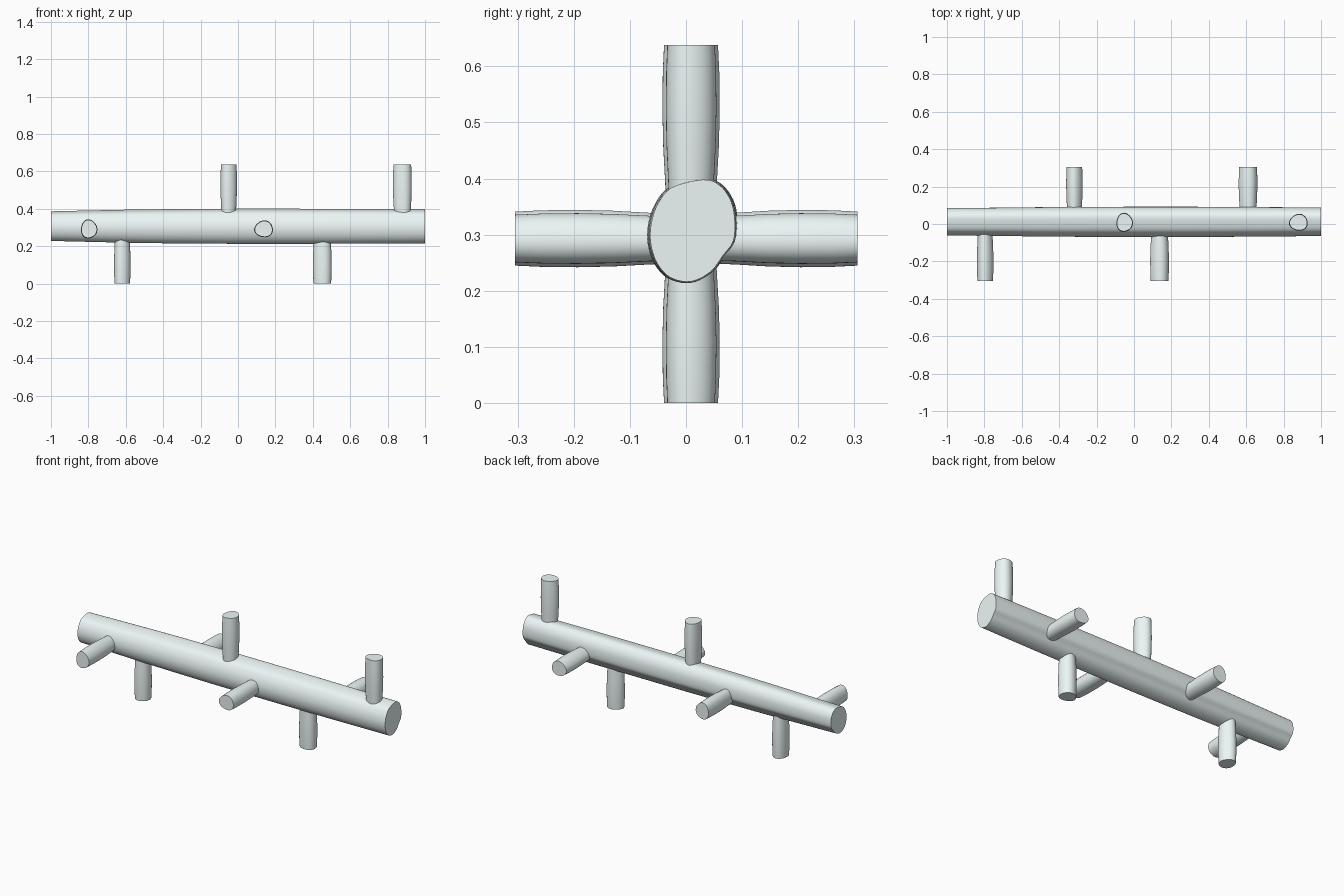
import bpy, bmesh, math
from mathutils import Vector

if "Cube" in bpy.data.objects:
    bpy.data.objects.remove(bpy.data.objects["Cube"])

# Pale cool grey wood
pale = bpy.data.materials.new("pale_wood")
pale.diffuse_color = (0.84, 0.92, 0.92, 1)
pale.use_nodes = True
pale.node_tree.nodes["Principled BSDF"].inputs["Base Color"].default_value = pale.diffuse_color


def smooth_loop(points, steps=4):
    """Closed Catmull-Rom curve through 2D points."""
    pts = [Vector(p) for p in points]
    n, out = len(pts), []
    for i in range(n):
        a, b, c, d = (pts[(i + k) % n] for k in (-1, 0, 1, 2))
        for s in range(steps):
            t = s / steps
            out.append(0.5 * (2 * b + (c - a) * t + (2 * a - 5 * b + 4 * c - d) * t * t
                              + (3 * b - a - 3 * c + d) * t ** 3))
    return out


def loft(name, rings):
    """Skin a list of equal-length rings and cap both ends."""
    bm = bmesh.new()
    vr = [[bm.verts.new(p) for p in ring] for ring in rings]
    n = len(vr[0])
    for a, b in zip(vr, vr[1:]):
        for i in range(n):
            j = (i + 1) % n
            bm.faces.new((a[i], a[j], b[j], b[i]))
    bm.faces.new(vr[0])
    bm.faces.new(vr[-1])
    bmesh.ops.recalc_face_normals(bm, faces=bm.faces)
    mesh = bpy.data.meshes.new(name)
    bm.to_mesh(mesh)
    bm.free()
    mesh.materials.append(pale)
    ob = bpy.data.objects.new(name, mesh)
    bpy.context.collection.objects.link(ob)
    bpy.ops.object.select_all(action='DESELECT')
    ob.select_set(True)
    bpy.context.view_layer.objects.active = ob
    bpy.ops.object.shade_smooth_by_angle(angle=math.radians(40))


# Trunk: irregular (y, z) section swept along x with a slight swell
section = smooth_loop([(0.03, 0.398), (0.06, 0.388), (0.08, 0.36), (0.087, 0.325),
                       (0.084, 0.288), (0.066, 0.263), (0.048, 0.238), (0.025, 0.222),
                       (0, 0.216), (-0.03, 0.225), (-0.052, 0.25), (-0.063, 0.285),
                       (-0.062, 0.32), (-0.05, 0.355), (-0.025, 0.384)])
centre = Vector((0.014, 0.312))
# x, y scale, z scale
stations = [(-1, 0.97, 0.87), (-0.8, 0.99, 0.92), (-0.6, 1.02, 0.97), (-0.4, 1.05, 1.0),
            (-0.2, 1.06, 1.02), (0, 1.07, 1.03), (0.3, 1.07, 1.03), (0.6, 1.05, 1.025),
            (0.8, 1.03, 1.01), (1, 1, 1)]
loft("trunk", [[(x, centre.x + (p.x - centre.x) * sy, centre.y + (p.y - centre.y) * sz)
                for p in section] for x, sy, sz in stations])


def stub(name, x, direction, tip, half_x, half_t, offset, phase):
    """Short sawn branch: lumpy oval section, slightly barrel-shaped."""
    vertical = direction in ("up", "down")
    start = 0.31 if vertical else 0.015
    rings = []
    for t, s in ((0, 0.84), (0.25, 0.9), (0.45, 0.97), (0.65, 1), (0.85, 0.985), (1, 0.94)):
        along = start + (tip - start) * t
        ring = []
        for i in range(40):
            a = 2 * math.pi * i / 40
            r = s * (1 + 0.04 * math.cos(3 * a + phase))
            u = x + half_x * r * math.cos(a)
            v = offset + half_t * r * math.sin(a)
            ring.append((u, v, along) if vertical else (u, along, v))
        rings.append(ring)
    loft(name, rings)


# Eight branches spiralling front, down, back, up along the trunk
tips = [("front", -0.305, 0.292), ("down", 0.0, 0.008), ("back", 0.306, 0.292), ("up", 0.638, 0.008)]
positions = [-0.797, -0.62, -0.32, -0.051, 0.138, 0.452, 0.611, 0.88]
for i, x in enumerate(positions):
    direction, tip, offset = tips[i % 4]
    first = i < 4
    stub(f"{direction}_branch_{i // 4 + 1}", x, direction, tip,
         0.044 if first else 0.05, 0.051 if first else 0.045, offset,
         0.6 if first else 2.4)
